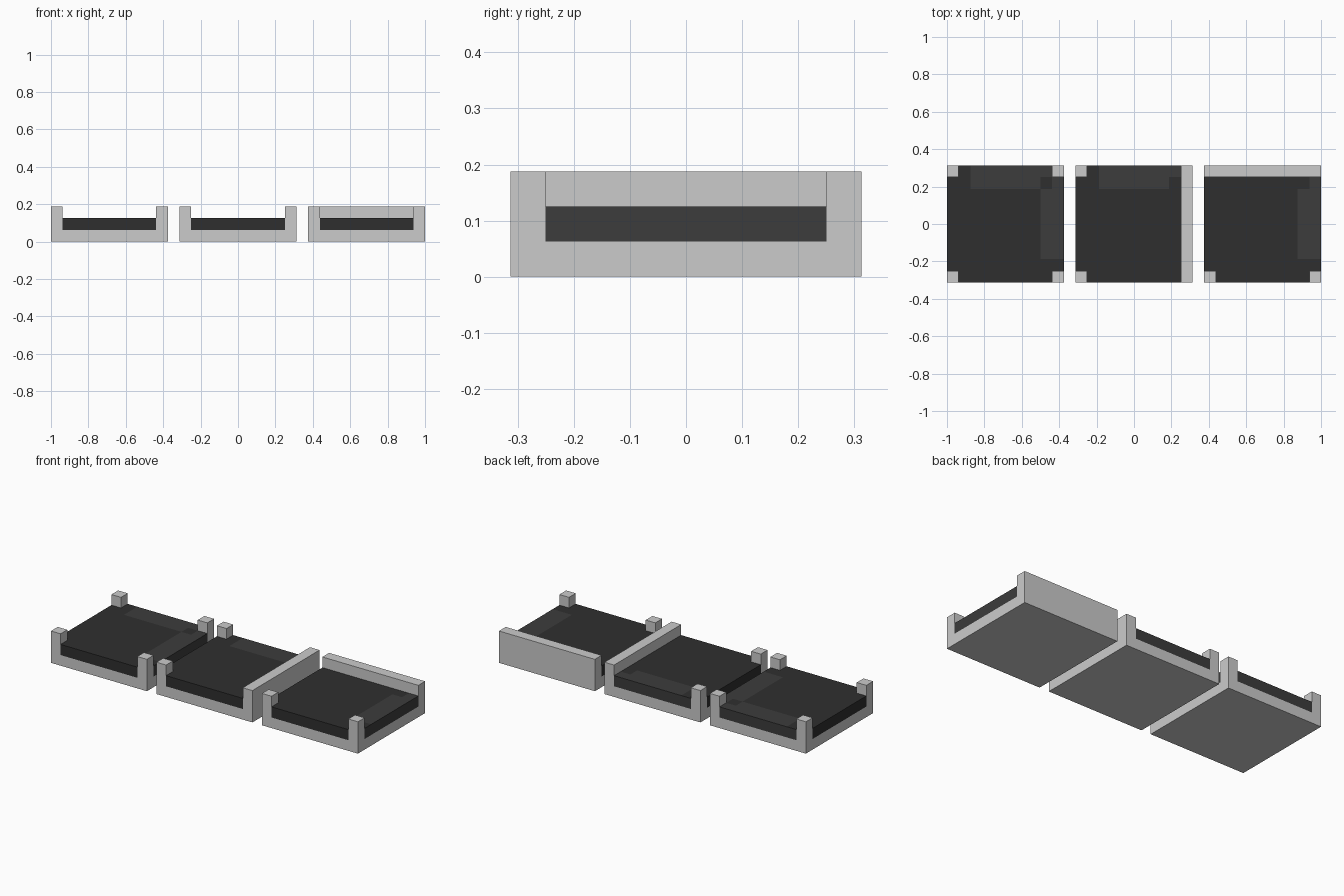
import bpy, bmesh
from mathutils import Matrix, Vector

if "Cube" in bpy.data.objects:
    bpy.data.objects.remove(bpy.data.objects["Cube"])

U = 0.0625          # grid unit
H = 5 * U           # half tile width


def material(name, v):
    m = bpy.data.materials.new(name)
    m.diffuse_color = (v, v, v, 1)
    m.use_nodes = True
    m.node_tree.nodes["Principled BSDF"].inputs["Base Color"].default_value = m.diffuse_color
    return m


DARK = material("dark_track", 0.028)
LIGHT = material("exit_track", 0.045)


def add_box(bm, lo, hi):
    lo, hi = Vector(lo), Vector(hi)
    mat = Matrix.Translation((lo + hi) / 2) @ Matrix.Diagonal((*(hi - lo), 1))
    return bmesh.ops.create_cube(bm, size=1, matrix=mat)["verts"]


def make(name, boxes, x, mat=None):
    bm = bmesh.new()
    for lo, hi in boxes:
        add_box(bm, lo, hi)
    me = bpy.data.meshes.new(name)
    bm.to_mesh(me)
    bm.free()
    if mat:
        me.materials.append(mat)
    ob = bpy.data.objects.new(name, me)
    ob.location.x = x
    bpy.context.collection.objects.link(ob)
    return ob


def span(side, a, b, d0, d1, z0, z1):
    """Box from a to b along a side's edge and d0 to d1 outward from the centre."""
    if side == "back":
        return (a, d0, z0), (b, d1, z1)
    if side == "front":
        return (a, -d1, z0), (b, -d0, z1)
    if side == "right":
        return (d0, a, z0), (d1, b, z1)
    return (-d1, a, z0), (-d0, b, z1)


SIDES = ("front", "back", "left", "right")


def tile(label, x, exits, wall=None):
    # grey tray with corner posts
    make(label + "_base", [((-H, -H, 0), (H, H, U))], x)
    corners = [(sx, sy) for sx in (-1, 1) for sy in (-1, 1)]
    make(label + "_posts", [
        ((sx * 4.5 * U - U / 2, sy * 4.5 * U - U / 2, U),
         (sx * 4.5 * U + U / 2, sy * 4.5 * U + U / 2, 3 * U)) for sx, sy in corners], x)
    if wall:
        make(label + "_wall", [span(wall, -4 * U, 4 * U, 4 * U, H, U, 3 * U)], x)

    # dark track: centre slab trimmed where exits cut in, plus entry arms
    top = 3 * U if "back" in exits else 4 * U
    right = 3 * U if "right" in exits else 4 * U
    dark = [((-4 * U, -4 * U, U), (right, top, 2 * U))]
    light = []
    if "back" in exits:
        dark += [((-4 * U, 3 * U, U), (-3 * U, 4 * U, 2 * U)),
                 ((3 * U, 3 * U, U), (4 * U, 4 * U, 2 * U))]
    if "right" in exits:
        dark.append(((3 * U, -4 * U, U), (4 * U, -3 * U, 2 * U)))
        if "back" not in exits:
            dark.append(((3 * U, 3 * U, U), (4 * U, 4 * U, 2 * U)))
    for s in SIDES:
        if s in exits:
            light += [span(s, -3 * U, 3 * U, 3 * U, 4 * U, U, 2 * U),
                      span(s, -3 * U, 4 * U, 4 * U, H, U, 2 * U)]
            # end strip: dark on top, light on its outer face
            strip = make(f"{label}_{s}_edge", [span(s, -4 * U, -3 * U, 4 * U, H, U, 2 * U)], x, DARK)
            strip.data.materials.append(LIGHT)
            out = Vector((0, 1, 0)) if s == "back" else Vector((1, 0, 0))
            for p in strip.data.polygons:
                if p.normal.dot(out) > 0.9:
                    p.material_index = 1
        elif s != wall:
            dark.append(span(s, -4 * U, 4 * U, 4 * U, H, U, 2 * U))
    make(label + "_track", dark, x, DARK)
    make(label + "_exit", light, x, LIGHT)


tile("left_tile", -11 * U, ("back", "right"))
tile("middle_tile", 0, ("back",), wall="right")
tile("right_tile", 11 * U, ("right",), wall="back")
